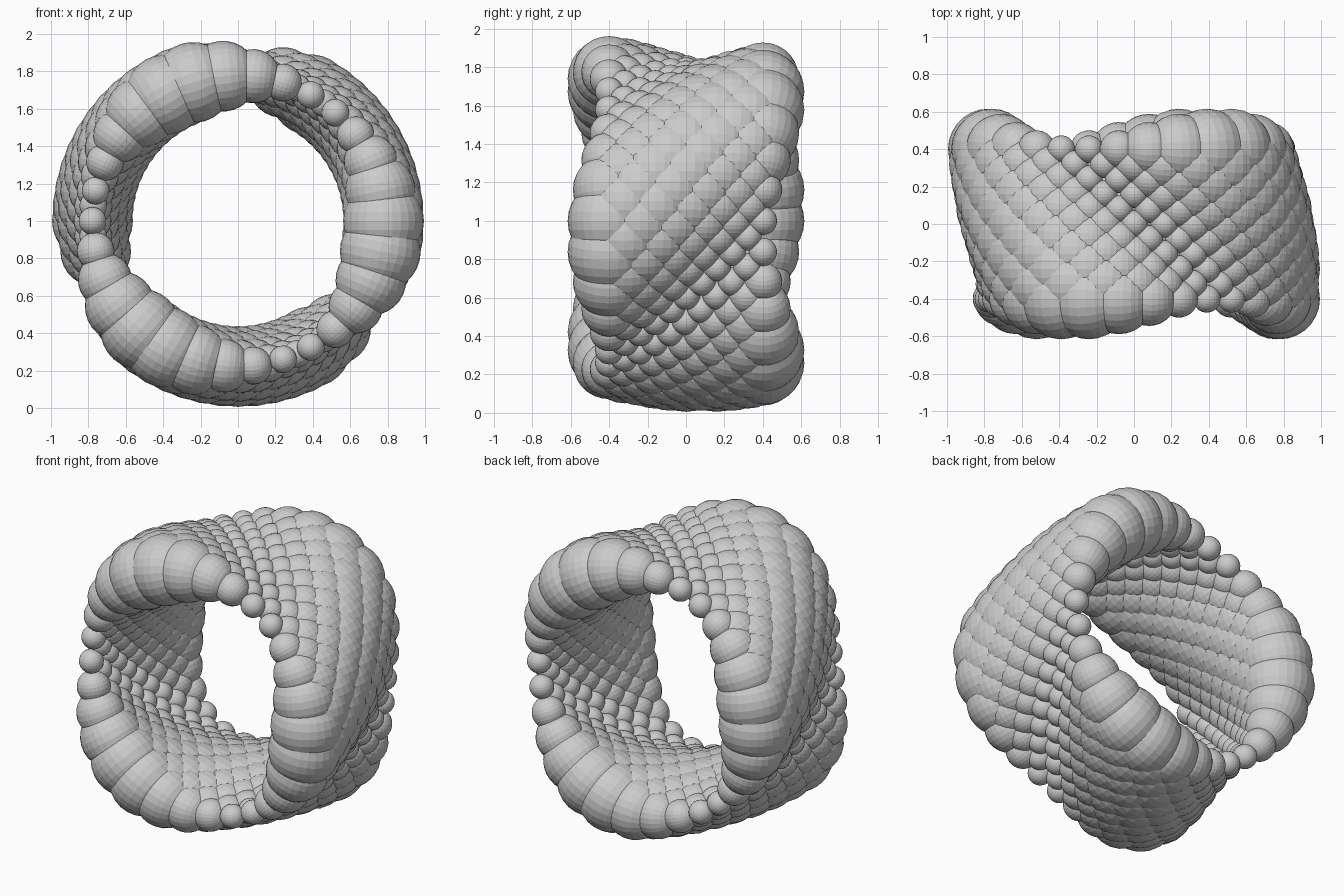
import bpy, bmesh
from math import radians, cos, sin
from mathutils import Matrix

if "Cube" in bpy.data.objects:
    bpy.data.objects.remove(bpy.data.objects["Cube"])

ROWS, BALLS = 11, 30        # rows along y, balls around each row
RING, DEPTH = 0.778, 0.80   # ring radius, distance between end rows
MEAN, SWING = 0.145, 0.075  # ball radius and how far it swells and shrinks
TWIST = 60                  # how far the three narrow bands wind, in degrees


def ball_row(k):
    """One ring of balls, swelling and shrinking three times around."""
    t = k / (ROWS - 1)
    y = (t - 0.5) * DEPTH
    bm = bmesh.new()
    for i in range(BALLS):
        local = i * 360 / BALLS
        angle = radians(local + t * TWIST)
        size = MEAN - SWING * cos(radians(3 * (local - 54)))
        place = (Matrix.Translation((RING * cos(angle), y, 1 + RING * sin(angle)))
                 @ Matrix.Rotation(-angle, 4, 'Y'))
        bmesh.ops.create_uvsphere(bm, u_segments=28, v_segments=14,
                                  radius=size, matrix=place)
    mesh = bpy.data.meshes.new(f"ball_row_{k + 1}")
    bm.to_mesh(mesh)
    bm.free()
    obj = bpy.data.objects.new(mesh.name, mesh)
    bpy.context.collection.objects.link(obj)


# Rows stacked from front to back, each turned a little further
for k in range(ROWS):
    ball_row(k)
